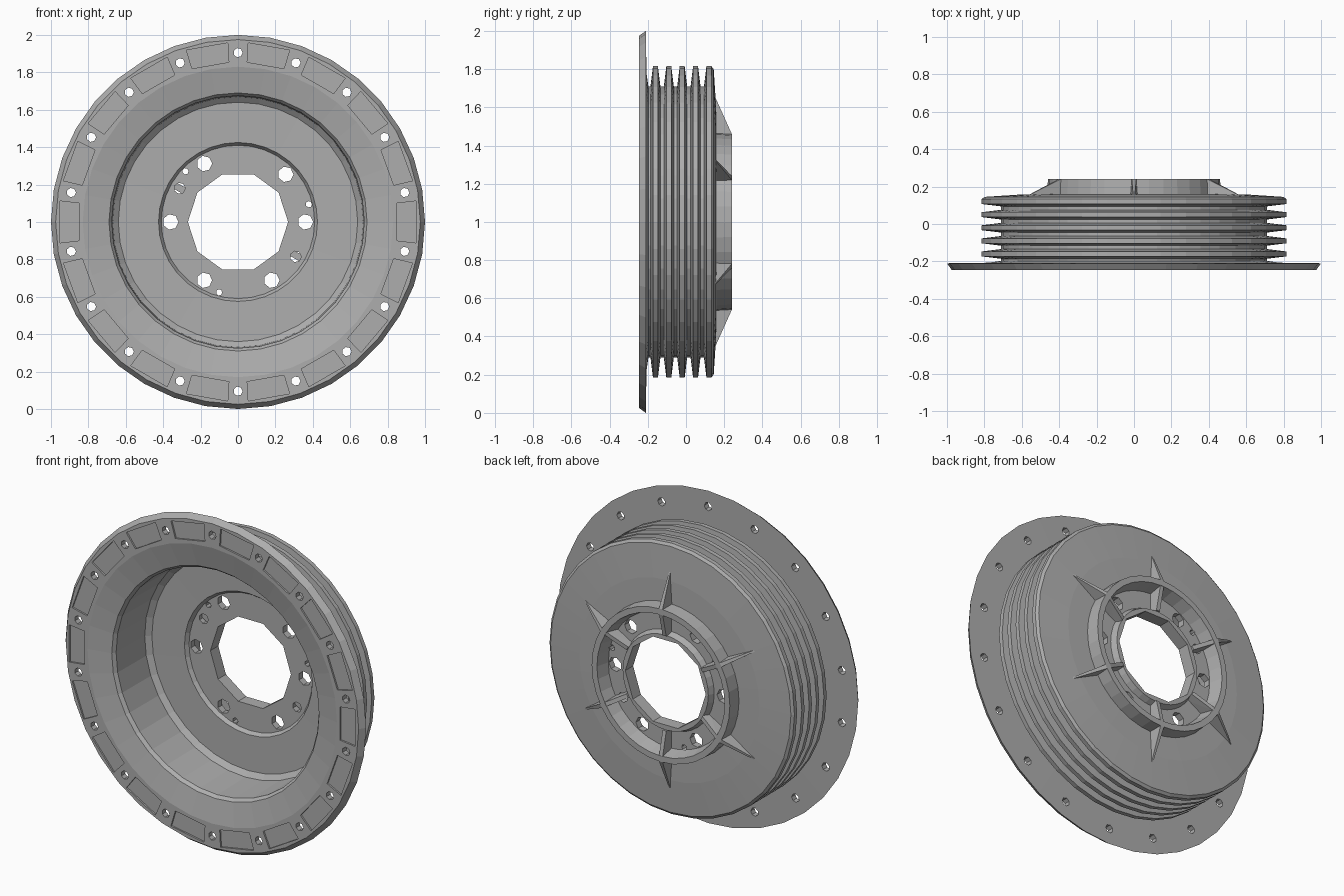
import bpy, bmesh
from math import cos, sin, pi, radians
from mathutils import Vector

if "Cube" in bpy.data.objects:
    bpy.data.objects.remove(bpy.data.objects["Cube"])

CENTRE = Vector((0, 0, 1))
SIDES = 36

metal = bpy.data.materials.new("cast_grey_metal")
metal.use_nodes = True
grey = (0.42, 0.42, 0.42, 1)
metal.diffuse_color = grey
metal.node_tree.nodes["Principled BSDF"].inputs["Base Color"].default_value = grey


def polar(r, y, angle, side=0.0):
    """Point at a radius and angle about the axle, shifted sideways."""
    out = Vector((cos(angle), 0, sin(angle)))
    across = Vector((-sin(angle), 0, cos(angle)))
    return CENTRE + out * r + across * side + Vector((0, y, 0))


def finish(name, bm):
    bmesh.ops.recalc_face_normals(bm, faces=bm.faces)
    mesh = bpy.data.meshes.new(name)
    bm.to_mesh(mesh)
    bm.free()
    mesh.materials.append(metal)
    obj = bpy.data.objects.new(name, mesh)
    bpy.context.collection.objects.link(obj)
    return obj


def lathe(name, profile):
    """Spin a closed (radius, y) outline about the axle."""
    bm = bmesh.new()
    rings = [[bm.verts.new(polar(r, y, 2 * pi * i / SIDES)) for r, y in profile]
             for i in range(SIDES)]
    n = len(profile)
    for i in range(SIDES):
        a, b = rings[i], rings[(i + 1) % SIDES]
        for j in range(n):
            k = (j + 1) % n
            bm.faces.new((a[j], a[k], b[k], b[j]))
    return finish(name, bm)


def hull(bm, points):
    verts = [bm.verts.new(p) for p in points]
    bmesh.ops.convex_hull(bm, input=verts)


def drill(bm, r, angle, size, y0, y1, sides=7):
    """Add a cylinder cutter parallel to the axle."""
    c = polar(r, 0, angle)
    ring = [2 * pi * i / sides for i in range(sides)]
    hull(bm, [c + Vector((size * cos(t), y, size * sin(t)))
              for t in ring for y in (y0, y1)])


# Drum outline: flange, five cooling fins, back wall, hub ring, cavity
profile = [(0.83, -0.245), (0.975, -0.245), (1.0, -0.21), (0.78, -0.207), (0.71, -0.197)]
for i in range(5):
    y = -0.16 + 0.07 * i
    profile += [(0.71, y - 0.026), (0.815, y - 0.013), (0.815, y + 0.013)]
    if i < 4:
        profile.append((0.71, y + 0.026))
profile += [(0.80, 0.145), (0.60, 0.158), (0.465, 0.16),
            (0.46, 0.24), (0.425, 0.24), (0.405, 0.16),
            (0.30, 0.16), (0.285, 0.195), (0.20, 0.195),
            (0.20, 0.12), (0.41, 0.12), (0.425, 0.098),
            (0.64, 0.095), (0.67, 0.07), (0.675, -0.195), (0.69, -0.215)]
drum = lathe("brake_drum", profile)

# Cutters for bore, bolt holes and flange pockets
cut = bmesh.new()
drill(cut, 0, 0, 0.268, -0.1, 0.4, 10)
for i in range(18):
    drill(cut, 0.905, radians(20 * i + 10), 0.025, -0.4, -0.1)
    a = radians(20 * i)
    hull(cut, [polar(r, y, a, s * w) for r, w in ((0.85, 0.1), (0.952, 0.112))
               for y in (-0.3, -0.235) for s in (-1, 1)])
for deg in (0, 45, 120, 180, 240, 300):
    drill(cut, 0.36, radians(deg), 0.042, 0.0, 0.3)
for deg in (-31, 150):
    drill(cut, 0.36, radians(deg), 0.03, 0.0, 0.3)
for deg in (14, 136, 255):
    drill(cut, 0.39, radians(deg), 0.017, 0.0, 0.3)
cutter = finish("hole_cutter", cut)
cutter.hide_render = True

mod = drum.modifiers.new("holes", "BOOLEAN")
mod.operation = "DIFFERENCE"
mod.solver = "EXACT"
mod.object = cutter
bpy.context.view_layer.update()
graph = bpy.context.evaluated_depsgraph_get()
result = bpy.data.meshes.new_from_object(drum.evaluated_get(graph))
drum.modifiers.clear()
drum.data = result
bpy.data.objects.remove(cutter)

# Six tapered ribs outside the hub ring and six webs inside it
OUTER = [(0.43, 0.24, 0.012), (0.46, 0.24, 0.012), (0.66, 0.15, 0.004), (0.43, 0.14, 0.022)]
INNER = [(0.43, 0.24, 0.012), (0.285, 0.205, 0.012), (0.28, 0.14, 0.018), (0.43, 0.14, 0.018)]
for name, shape in (("outer_ribs", OUTER), ("inner_webs", INNER)):
    bm = bmesh.new()
    for i in range(6):
        a = radians(30 + 60 * i)
        hull(bm, [polar(r, y, a, s * w) for r, y, w in shape for s in (-1, 1)])
    finish(name, bm)
